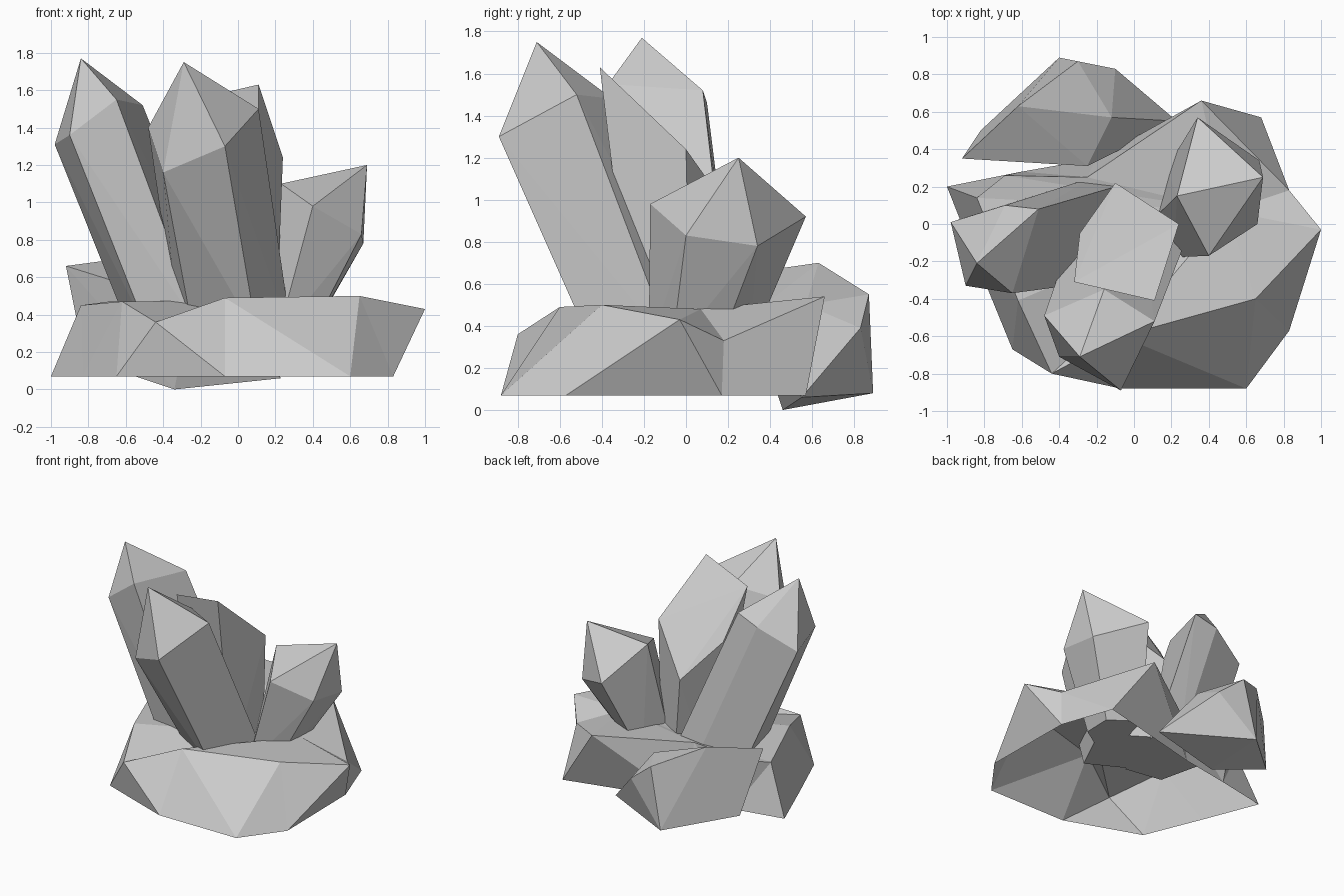
import bpy
import bmesh
from mathutils import Vector

default_cube = bpy.data.objects.get("Cube")
if default_cube:
    bpy.data.objects.remove(default_cube, do_unlink=True)

# One plain mineral colour for everything
stone = bpy.data.materials.new("pale_grey_stone")
stone.use_nodes = True
stone_colour = (0.6, 0.6, 0.6, 1)
stone.diffuse_color = stone_colour
stone.node_tree.nodes["Principled BSDF"].inputs["Base Color"].default_value = stone_colour


def finish(bm, name):
    """Turn a bmesh into a flat shaded object with the stone colour."""
    mesh = bpy.data.meshes.new(name)
    bm.to_mesh(mesh)
    bm.free()
    mesh.materials.append(stone)
    obj = bpy.data.objects.new(name, mesh)
    bpy.context.scene.collection.objects.link(obj)
    return obj


def convex_stone(name, points):
    """Wrap a faceted solid around a handful of corner points."""
    bm = bmesh.new()
    for point in points:
        bm.verts.new(point)
    hull = bmesh.ops.convex_hull(bm, input=bm.verts)
    leftovers = {v for v in hull["geom_interior"] if isinstance(v, bmesh.types.BMVert)}
    bmesh.ops.delete(bm, geom=list(leftovers), context="VERTS")
    bmesh.ops.recalc_face_normals(bm, faces=bm.faces)
    return finish(bm, name)


def crystal(name, shoulders, foot, taper, tip=None):
    """Leaning prism: shoulder corners, their scaled copy at the foot, and a tip."""
    ring = [Vector(corner) for corner in shoulders]
    centre = sum(ring, Vector()) / len(ring)
    feet = []
    for corner in ring:
        offset = (corner - centre) * taper
        offset.z = 0
        feet.append(Vector(foot) + offset)
    points = ring + feet
    if tip:
        points.append(Vector(tip))
    return convex_stone(name, points)


def rock_base(name, rim, crown, summit):
    """Open-bottomed rock: ground rim, upper corners and an inner top point."""
    bm = bmesh.new()
    low = [bm.verts.new((x, y, 0.07)) for x, y in rim]
    high = [bm.verts.new(corner) for corner in crown]
    middle = bm.verts.new(summit)
    count = len(low)
    for i in range(count):
        j = (i + 1) % count
        bm.faces.new((low[i], low[j], high[j], high[i]))
        bm.faces.new((high[i], high[j], middle))
    bmesh.ops.triangulate(bm, faces=bm.faces, quad_method="SHORT_EDGE")
    return finish(bm, name)


# Broad rock the crystals grow from
rock_base(
    "rock_base",
    rim=[(-1, .2), (-.83, -.23), (-.65, -.67), (-.07, -.88), (.6, -.88),
         (.83, -.57), (.82, .17), (.68, .57), (-.2, .35), (-.6, .28)],
    crown=[(-.84, .14, .45), (-.62, -.41, .47), (-.44, -.8, .36), (-.07, -.6, .49),
           (.65, -.4, .5), (1, -.03, .43), (.83, .18, .33),
           (.36, .66, .54), (-.25, .25, .49), (-.69, .26, .47)],
    summit=(.5, .07, .48),
)

# Loose boulder resting against the back
convex_stone(
    "back_boulder",
    [(-.92, .35, .66), (-.82, .5, .16), (-.4, .89, .08), (-.3, .87, .55), (-.62, .63, .7),
     (-.1, .83, .39), (-.12, .57, .5), (.23, .55, .06), (-.25, .31, .45), (-.34, .46, 0)],
)

# Tall crystal leaning to the side
crystal(
    "side_crystal",
    shoulders=[(-.98, .01, 1.31), (-.9, -.33, 1.36), (-.65, -.37, 1.55),
               (-.51, .08, 1.52), (-.69, .1, 1.46)],
    foot=(-.29, .01, .28), taper=1.18, tip=(-.84, -.21, 1.77),
)

# Tall crystal leaning forwards
crystal(
    "front_crystal",
    shoulders=[(-.48, -.49, 1.4), (-.4, -.71, 1.16), (-.07, -.89, 1.3),
               (.11, -.52, 1.5), (-.16, -.35, 1.48)],
    foot=(-.03, -.13, .28), taper=1.03, tip=(-.29, -.71, 1.75),
)

# Middle crystal with a single slanted break on top
crystal(
    "middle_crystal",
    shoulders=[(.11, -.41, 1.63), (.24, 0, 1.24), (-.1, .22, .93),
               (-.29, -.05, 1.18), (-.32, -.31, 1.53)],
    foot=(0, -.05, .28), taper=.65,
)

# Short crystal on the other side
crystal(
    "short_crystal",
    shoulders=[(.66, 0, .83), (.4, -.17, .98), (.23, .15, 1.1),
               (.34, .57, .92), (.67, .34, .78)],
    foot=(.25, .045, .28), taper=.64, tip=(.69, .25, 1.2),
)
